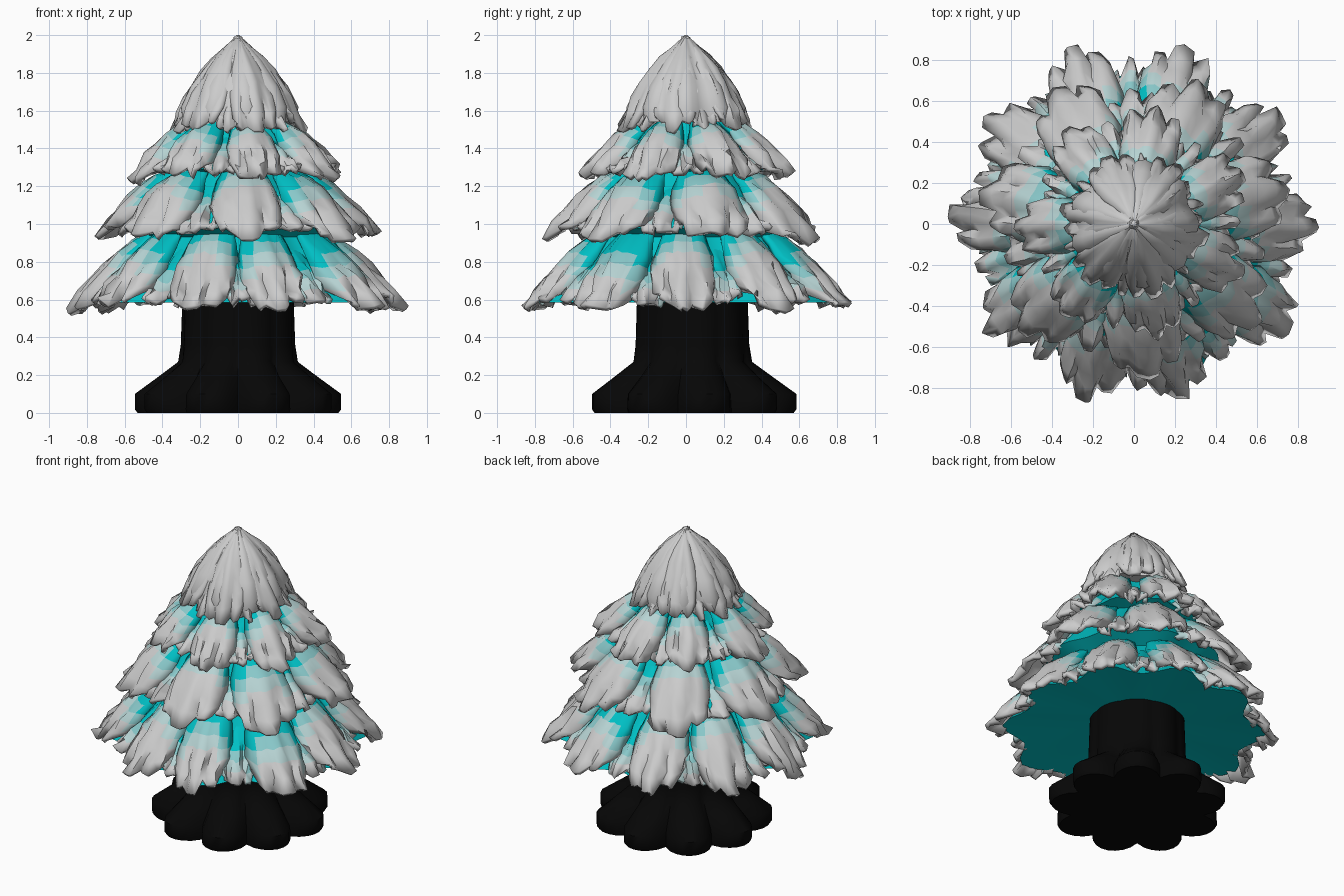
import bpy, bmesh, math, random
from math import sin, cos, pi, radians

if "Cube" in bpy.data.objects:
    bpy.data.objects.remove(bpy.data.objects["Cube"])

random.seed(4)


def material(name, rgb):
    m = bpy.data.materials.new(name)
    m.diffuse_color = (*rgb, 1)
    m.use_nodes = True
    m.node_tree.nodes["Principled BSDF"].inputs["Base Color"].default_value = m.diffuse_color
    return m


TEAL = material("teal_needles", (0.0, 0.52, 0.55))
FROST = material("light_frost", (0.25, 0.58, 0.59))
PALE = material("heavy_frost", (0.47, 0.65, 0.65))
SNOW = material("snow", (0.68, 0.68, 0.68))
BARK = material("dark_bark", (0.002, 0.002, 0.002))


def finish(name, bm, mats, angle=50, thick=0):
    me = bpy.data.meshes.new(name)
    bm.to_mesh(me)
    bm.free()
    ob = bpy.data.objects.new(name, me)
    bpy.context.collection.objects.link(ob)
    for m in mats:
        me.materials.append(m)
    if thick:
        s = ob.modifiers.new("thickness", "SOLIDIFY")
        s.thickness = thick
        s.offset = -1
    bpy.ops.object.select_all(action="DESELECT")
    ob.select_set(True)
    bpy.context.view_layer.objects.active = ob
    bpy.ops.object.shade_smooth_by_angle(angle=radians(angle))
    return ob


def lathe(name, profile, radius, steps, mat, centre=(0, 0)):
    """Closed stack of rings; radius(r, lobe, angle) shapes each ring."""
    bm = bmesh.new()
    rings = []
    for r, z, lobe in profile:
        ring = []
        for i in range(steps):
            a = 2 * pi * i / steps
            q = radius(r, lobe, a)
            ring.append(bm.verts.new((centre[0] + q * cos(a), centre[1] + q * sin(a), z)))
        rings.append(ring)
    for lo, hi in zip(rings, rings[1:]):
        for i in range(steps):
            j = (i + 1) % steps
            bm.faces.new((lo[i], lo[j], hi[j], hi[i]))
    bm.faces.new(rings[0][::-1])
    bm.faces.new(rings[-1])
    return finish(name, bm, [mat])


def bough(bm, ang, r0, z0, r1, z1, spread, bulge, frost, ridge, drop):
    """One drooping snow-laden bough with three blunt, uneven fingers."""
    rows, cols = 7, 12
    slope = math.hypot(r1 - r0, z1 - z0)
    nr, nz = (z0 - z1) / slope, (r1 - r0) / slope
    lens = [random.uniform(0.91, 1.02) for _ in range(3)]
    lens[1] = random.uniform(0.99, 1.03)
    grid = []
    for i in range(rows + 1):
        u = i / rows
        row = []
        for k in range(cols + 1):
            v = 2 * k / cols - 1
            f = abs(cos(1.5 * pi * v)) ** 0.6
            reach = (1 - 0.24 * v ** 4 - 0.08 * (1 - f)) * lens[min(2, int((v + 1) * 1.5))]
            t = u * (1 + (reach - 1) * u)
            h = bulge * sin(pi * min(1, t) ** 0.9) * (1 - 10 * drop * v * v)
            h += ridge * (f - 0.6) * u * u - drop * v * v * u
            n = 0.018 * u * ridge / 0.05
            h += random.uniform(-n, n)
            a = ang + v * spread * (0.8 + 0.25 * sin(pi * u) + 0.1 * u)
            a += random.uniform(-n, n) * 1.2
            r = max(0.003, r0 + (r1 - r0) * t + nr * h)
            z = z0 + (z1 - z0) * t + nz * h * min(1, 4 * u)
            row.append(bm.verts.new((r * cos(a), r * sin(a), z + random.uniform(-n, n))))
        grid.append(row)
    for i in range(rows):
        for k in range(cols):
            fc = bm.faces.new((grid[i][k], grid[i + 1][k], grid[i + 1][k + 1], grid[i][k + 1]))
            side = abs(2 * (k + 0.5) / cols - 1)
            cover = (i + 0.5) / rows - 0.3 * side ** 2 - frost
            fc.material_index = 3 if cover > 0 else max(0, 2 + int(cover / 0.14))


def tier(name, n, phase, r0, z0, r1, z1, bulge, frost, fill, ridge=0.05, wide=0.82, drop=0.07, tuck=0.08):
    bm = bmesh.new()
    w = pi / n
    for k in range(n):
        a = radians(phase) + 2 * pi * k / n + random.uniform(-0.05, 0.05)
        bough(bm, a, r0, z0, r1 * random.uniform(0.98, 1.02), z1 + random.uniform(-0.015, 0.025),
              w * wide, bulge, frost + random.uniform(-0.12, 0.12), ridge, drop)
        # shorter bough tucked deep into the gap
        bough(bm, a + w, r0, z0 - tuck, r0 + (r1 - r0) * fill, z1 + tuck / 2, w * 0.65,
              bulge * 0.3, frost + 0.3, ridge, drop)
    return finish(name, bm, [TEAL, FROST, PALE, SNOW], thick=0.03)


# Trunk with flared, lobed roots
def roots(r, lobe, a):
    return r + lobe * abs(cos(4.5 * (a - pi / 2))) ** 0.8


lathe("trunk", [(0.42, 0, 0.12), (0.42, 0.02, 0.135), (0.41, 0.10, 0.145), (0.34, 0.19, 0.09),
                (0.29, 0.27, 0.03), (0.29, 0.36, 0.015), (0.285, 0.64, 0.01)], roots, 72, BARK, (0, 0.03))

# Teal inner foliage
lathe("foliage_core", [(0.25, 0.63, 0), (0.76, 0.585, 0.06), (0.46, 0.93, 0.01), (0.57, 0.98, 0.02),
                       (0.33, 1.27, 0.01), (0.42, 1.29, 0.02), (0.20, 1.53, 0.01), (0.1, 1.75, 0)],
      lambda r, l, a: r + l * cos(10 * a), 60, TEAL)

# Snowy crown under the cap boughs
lathe("snow_crown", [(0.29, 1.54, 0.02), (0.30, 1.62, 0.02), (0.25, 1.73, 0.015), (0.14, 1.87, 0.01),
                     (0.006, 2.0, 0)], lambda r, l, a: r + l * cos(9 * a), 54, SNOW)

# Snowy tiers, bottom to top
tier("lower_tier", 10, 0, 0.40, 1.02, 0.89, 0.55, 0.045, 0.53, 0.80)
tier("middle_tier", 7, -87, 0.28, 1.33, 0.755, 0.92, 0.065, 0.46, 0.78)
tier("upper_tier", 7, 180, 0.18, 1.58, 0.57, 1.245, 0.055, 0.46, 0.80)
tier("snow_cap", 6, -70, 0.0, 2.0, 0.36, 1.50, 0.055, -1, 0.93, 0.035, 1.0, 0.03, 0.0)
